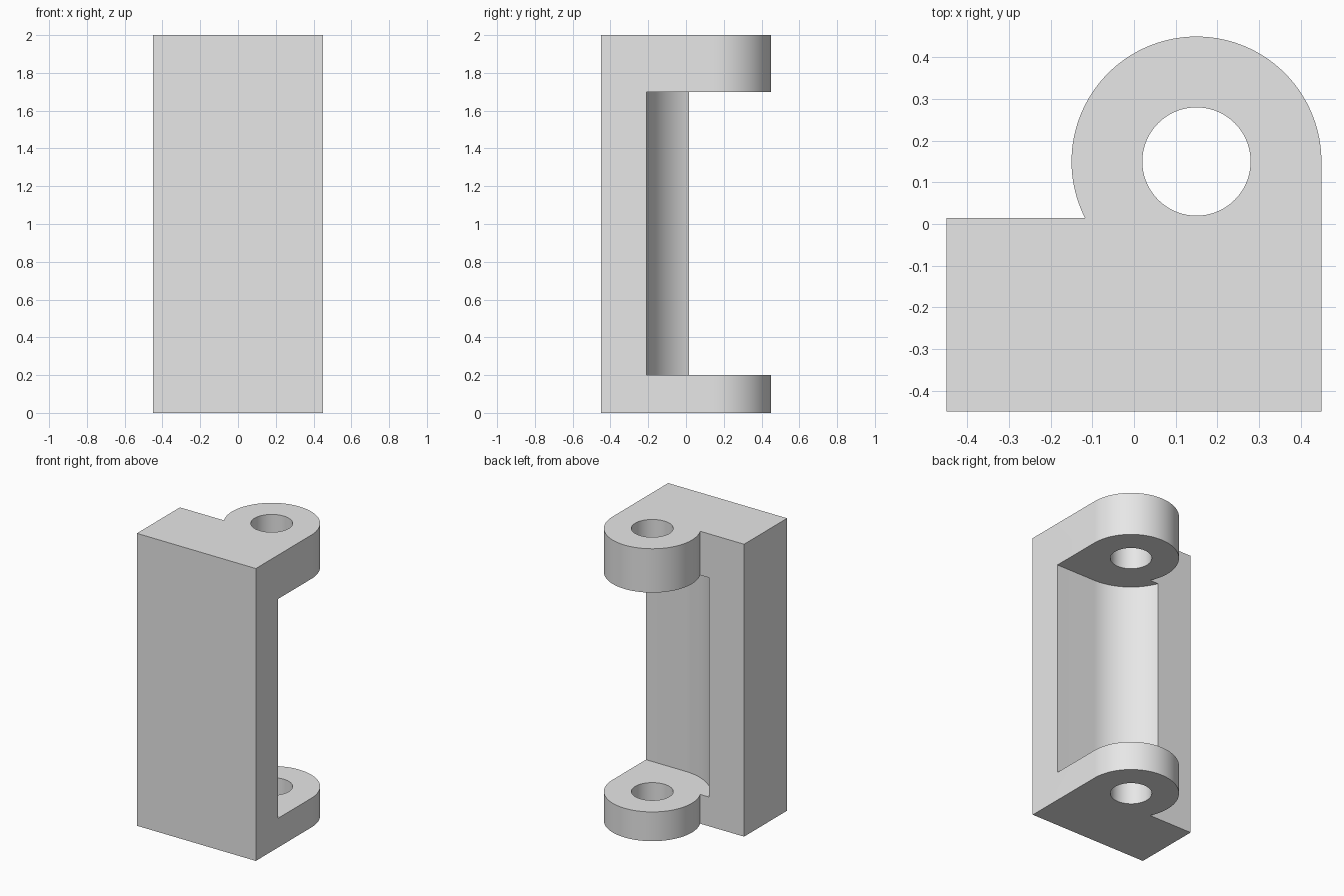
import bpy
import bmesh
from math import sin, cos, radians, asin, degrees, pi

cube = bpy.data.objects.get("Cube")
if cube:
    bpy.data.objects.remove(cube, do_unlink=True)

HALF = 0.45
HEIGHT = 2.0
PIN = 0.15            # x and y of the pin axis
LUG_R = 0.30
HOLE_R = 0.13
RELIEF_R = 0.36
BACK_Y = 0.015        # rear face of the block

grey = bpy.data.materials.new("plain grey")
grey.use_nodes = True
grey.diffuse_color = (0.8, 0.8, 0.8, 1)
grey.node_tree.nodes["Principled BSDF"].inputs["Base Color"].default_value = (0.8, 0.8, 0.8, 1)


def arc(radius, start, end, steps):
    """Points on an arc around the pin axis, angles in degrees."""
    angles = [radians(start + (end - start) * i / steps) for i in range(steps + 1)]
    return [(PIN + radius * cos(a), PIN + radius * sin(a)) for a in angles]


def prism(name, outline, z0, z1):
    """Extrude a counter-clockwise outline from z0 to z1."""
    bm = bmesh.new()
    face = bm.faces.new([bm.verts.new((x, y, z0)) for x, y in outline])
    top = bmesh.ops.extrude_face_region(bm, geom=[face])["geom"]
    verts = [v for v in top if isinstance(v, bmesh.types.BMVert)]
    bmesh.ops.translate(bm, verts=verts, vec=(0, 0, z1 - z0))
    bmesh.ops.recalc_face_normals(bm, faces=bm.faces)
    mesh = bpy.data.meshes.new(name)
    bm.to_mesh(mesh)
    bm.free()
    mesh.materials.append(grey)
    obj = bpy.data.objects.new(name, mesh)
    bpy.context.collection.objects.link(obj)
    return obj


# Block with rounded hinge lug, full height
lug_end = 180 + degrees(asin((PIN - BACK_Y) / LUG_R))
bracket = prism("hinge_bracket",
                [(-HALF, -HALF), (HALF, -HALF)]
                + arc(LUG_R, 0, lug_end, 80)
                + [(-HALF, BACK_Y)], 0, HEIGHT)

# Relief between the lugs, and the pin hole through both
side = PIN - RELIEF_R
relief = prism("relief_cutter",
               [(1, side), (1, 1), (side, 1)] + arc(RELIEF_R, 180, 270, 40),
               0.2, 1.7)
hole = prism("pin_hole_cutter", arc(HOLE_R, 0, 360, 72)[:-1], -0.2, HEIGHT + 0.2)

bpy.ops.object.select_all(action='DESELECT')
bracket.select_set(True)
bpy.context.view_layer.objects.active = bracket
for cutter in (relief, hole):
    cutter.hide_render = True
    mod = bracket.modifiers.new(cutter.name, 'BOOLEAN')
    mod.operation = 'DIFFERENCE'
    mod.solver = 'EXACT'
    mod.object = cutter
    bpy.ops.object.modifier_apply(modifier=mod.name)
    bpy.data.objects.remove(cutter, do_unlink=True)

# Smooth the curved walls, keep the rims sharp
bpy.ops.object.shade_smooth_by_angle(angle=pi / 6)
